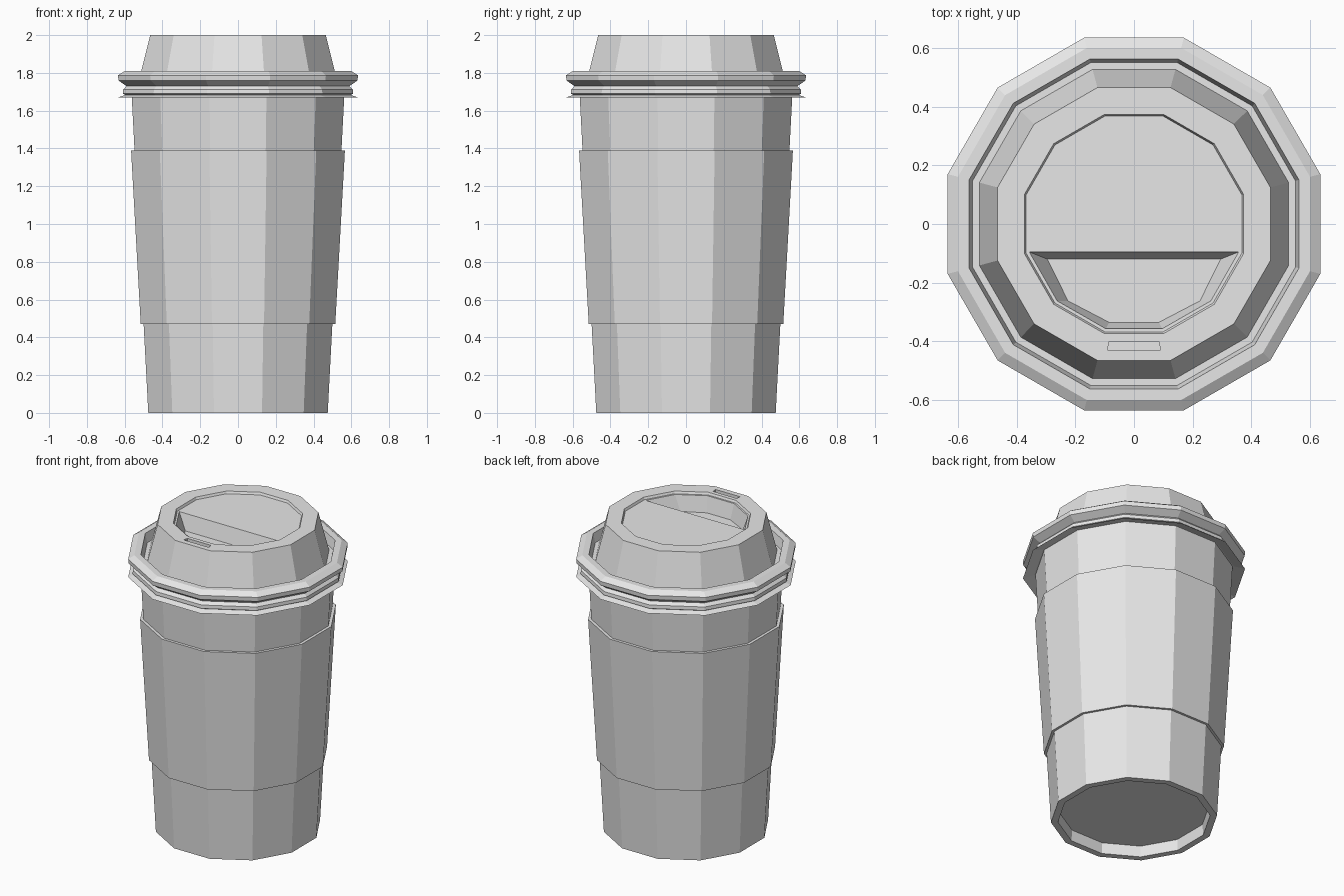
import bpy, bmesh, math

cube = bpy.data.objects.get("Cube")
if cube:
    bpy.data.objects.remove(cube, do_unlink=True)

SIDES = 12
grey = bpy.data.materials.new("plain light grey")
grey.use_nodes = True
grey.diffuse_color = (0.8, 0.8, 0.8, 1)
grey.node_tree.nodes["Principled BSDF"].inputs["Base Color"].default_value = (0.8, 0.8, 0.8, 1)


def loft(name, rings, closed=False):
    """Skin a stack of equal point rings; cap both ends, or join last to first."""
    bm = bmesh.new()
    rows = [[bm.verts.new(p) for p in ring] for ring in rings]
    pairs = list(zip(rows, rows[1:]))
    if closed:
        pairs.append((rows[-1], rows[0]))
    else:
        bm.faces.new(rows[0])
        bm.faces.new(rows[-1])
    for low, high in pairs:
        for i in range(len(low)):
            j = (i + 1) % len(low)
            bm.faces.new((low[i], low[j], high[j], high[i]))
    bmesh.ops.recalc_face_normals(bm, faces=bm.faces)
    mesh = bpy.data.meshes.new(name)
    bm.to_mesh(mesh)
    bm.free()
    mesh.materials.append(grey)
    obj = bpy.data.objects.new(name, mesh)
    bpy.context.collection.objects.link(obj)
    return obj


def polygon(flat, z):
    """Twelve-sided ring whose flats lie at the given distance from the axis."""
    r = flat / math.cos(math.pi / SIDES)
    angles = [2 * math.pi * (i + 0.5) / SIDES for i in range(SIDES)]
    return [(r * math.cos(a), r * math.sin(a), z) for a in angles]


def turned(name, profile, closed=False):
    return loft(name, [polygon(f, z) for f, z in profile], closed)


def mirrored(half, z):
    """Ring from its +x points, mirrored across x."""
    return [(x, y, z) for x, y in half] + [(-x, y, z) for x, y in reversed(half)]


def carve(target, cutter):
    cutter.hide_render = True
    mod = target.modifiers.new("carve", "BOOLEAN")
    mod.operation = "DIFFERENCE"
    mod.solver = "EXACT"
    mod.object = cutter
    bpy.context.view_layer.objects.active = target
    bpy.ops.object.modifier_apply(modifier=mod.name)
    bpy.data.objects.remove(cutter, do_unlink=True)


# Cup with a hollow foot
turned("cup_body", [(0.43, 0.07), (0.435, 0), (0.475, 0), (0.565, 1.72)])

# Sleeve wrapped around the cup
turned("cup_sleeve", [(0.485, 0.47), (0.515, 0.47), (0.566, 1.39), (0.535, 1.39)], closed=True)

# Lid: flared brim, bead, rolled rim, groove and dome
lid = turned("lid", [
    (0.57, 1.69), (0.635, 1.67), (0.597, 1.683), (0.61, 1.69), (0.608, 1.712),
    (0.59, 1.73), (0.633, 1.76), (0.635, 1.787), (0.60, 1.81), (0.562, 1.81),
    (0.55, 1.75), (0.527, 1.75), (0.465, 2.0)])

# Shallow round recess in the lid top
carve(lid, turned("recess_cutter", [(0.368, 1.985), (0.374, 2.0), (0.38, 2.02)]))

# Deep drinking well in the front of the recess
floor = [(0.295, -0.12), (0.225, -0.262), (0.085, -0.335)]
mouth = [(0.357, -0.095), (0.262, -0.262), (0.096, -0.357)]
carve(lid, loft("well_cutter", [mirrored(floor, 1.885), mirrored(mouth, 1.985),
                                mirrored(mouth, 1.995)]))

# Sip slot in front of the well
slot = [(0.085, -0.4), (0.09, -0.43)]
carve(lid, loft("slot_cutter", [mirrored(slot, 1.975), mirrored(slot, 2.02)]))
